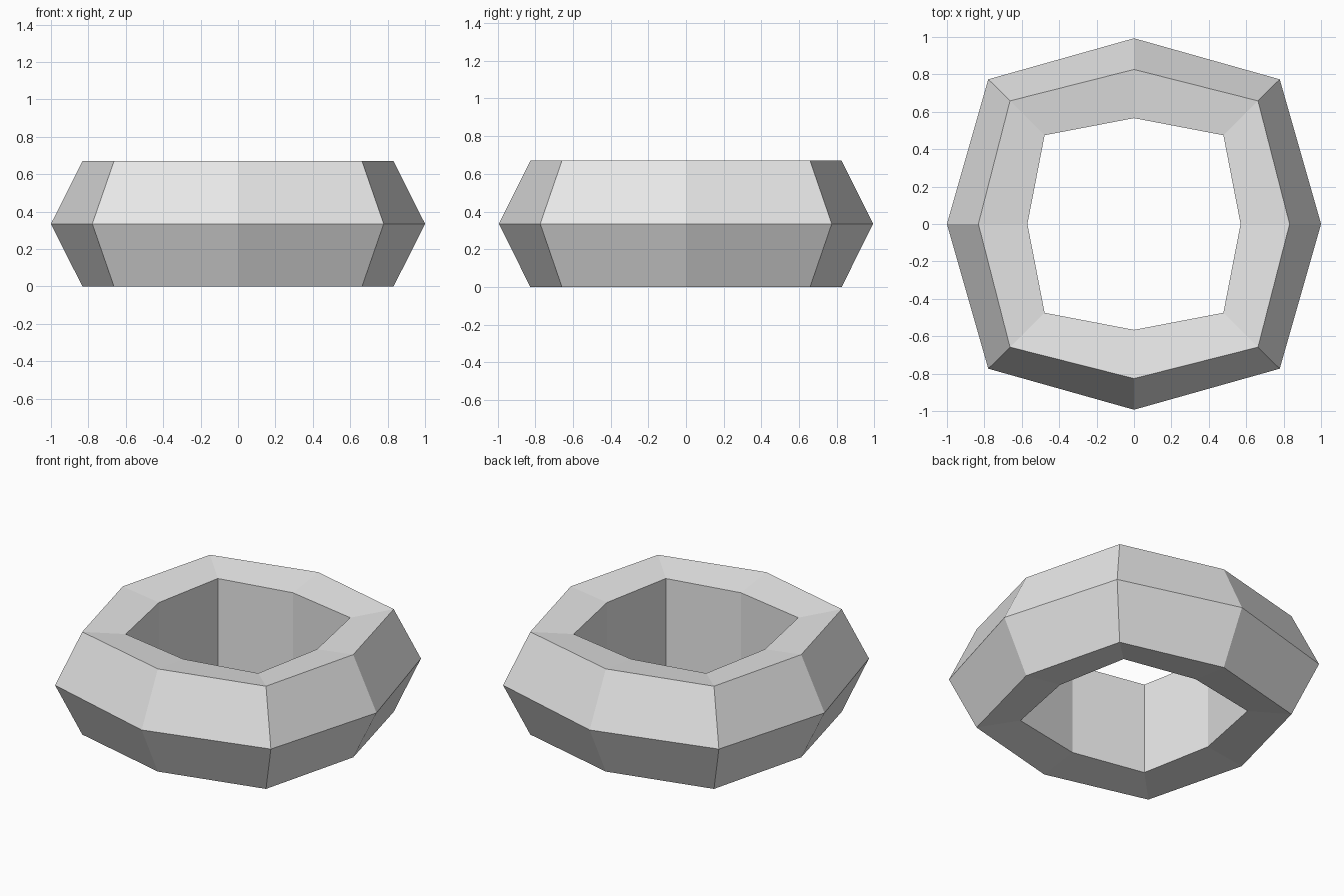
import bpy
import bmesh

cube = bpy.data.objects.get("Cube")
if cube:
    bpy.data.objects.remove(cube, do_unlink=True)

# Plain grey material
grey = bpy.data.materials.new("light_grey")
grey.use_nodes = True
colour = (0.8, 0.8, 0.8, 1)
grey.diffuse_color = colour
grey.node_tree.nodes["Principled BSDF"].inputs["Base Color"].default_value = colour

# Closed cross-section: reach along the axes, reach at the corners, height
HEIGHT = 0.67
SECTION = [
    (0.57, 0.478, 0.035),           # lower inner lip
    (0.832, 0.663, 0),              # lower rim
    (1.0, 0.779, HEIGHT / 2),       # widest belt
    (0.832, 0.663, HEIGHT),         # upper rim
    (0.57, 0.478, HEIGHT - 0.035),  # upper inner lip
]
DIRECTIONS = [(1, 0), (1, 1), (0, 1), (-1, 1),
              (-1, 0), (-1, -1), (0, -1), (1, -1)]
DEPTH_SCALE = 0.993  # slightly shorter front to back

# Sweep the section around the eight-sided ring
bm = bmesh.new()
loops = []
for dx, dy in DIRECTIONS:
    corner = dx != 0 and dy != 0
    loop = []
    for axis, diagonal, z in SECTION:
        r = diagonal if corner else axis
        loop.append(bm.verts.new((dx * r, dy * r * DEPTH_SCALE, z)))
    loops.append(loop)

for i, loop in enumerate(loops):
    following = loops[(i + 1) % len(loops)]
    for j in range(len(SECTION)):
        k = (j + 1) % len(SECTION)
        bm.faces.new((loop[j], following[j], following[k], loop[k]))

bmesh.ops.recalc_face_normals(bm, faces=bm.faces[:])
mesh = bpy.data.meshes.new("faceted_ring")
bm.to_mesh(mesh)
bm.free()
mesh.materials.append(grey)

ring = bpy.data.objects.new("faceted_ring", mesh)
bpy.context.collection.objects.link(ring)
